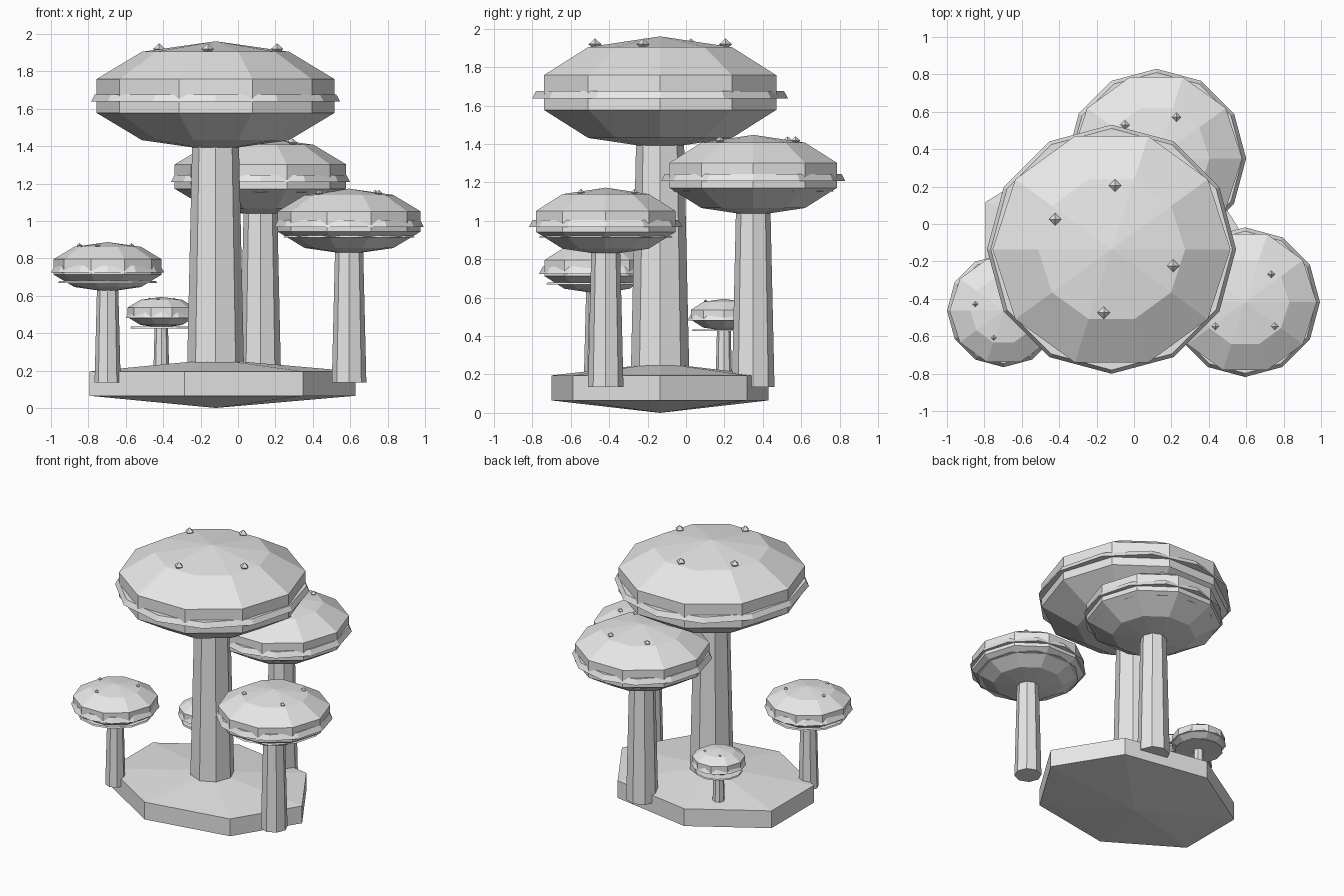
import bpy, bmesh
from math import sin, cos, pi, radians

cube = bpy.data.objects.get("Cube")
if cube:
    bpy.data.objects.remove(cube, do_unlink=True)

grey = bpy.data.materials.new("pale_grey")
grey.use_nodes = True
grey.diffuse_color = (0.8, 0.8, 0.8, 1)
grey.node_tree.nodes["Principled BSDF"].inputs["Base Color"].default_value = (0.8, 0.8, 0.8, 1)


def lathe(name, sides, profile, location, scale=(1, 1, 1)):
    """Flat-faced turned shape from (radius, height) pairs; radius 0 makes a point."""
    bm = bmesh.new()
    rings = []
    for r, z in profile:
        count = sides if r > 0 else 1
        rings.append([bm.verts.new((r * cos(2 * pi * i / sides), r * sin(2 * pi * i / sides), z))
                      for i in range(count)])
    for low, high in zip(rings, rings[1:]):
        for i in range(sides):
            j = (i + 1) % sides
            if len(low) == 1:
                bm.faces.new((low[0], high[j], high[i]))
            elif len(high) == 1:
                bm.faces.new((low[i], low[j], high[0]))
            else:
                bm.faces.new((low[i], low[j], high[j], high[i]))
    # close flat ends
    if len(rings[0]) > 1:
        bm.faces.new(rings[0][::-1])
    if len(rings[-1]) > 1:
        bm.faces.new(rings[-1])
    mesh = bpy.data.meshes.new(name)
    bm.to_mesh(mesh)
    bm.free()
    mesh.materials.append(grey)
    obj = bpy.data.objects.new(name, mesh)
    obj.location = location
    obj.scale = scale
    bpy.context.collection.objects.link(obj)
    return obj


def ball(rings):
    """Profile of a coarse unit sphere."""
    steps = [-pi / 2 + pi * i / rings for i in range(rings + 1)]
    return [(0 if i in (0, rings) else cos(a), sin(a)) for i, a in enumerate(steps)]


STEM_FOOT = 0.135
SQUASH = 0.437


def mushroom(name, x, y, z, radius, spot_angles):
    at = (x, y, z)
    # tapered stem running up into the cap
    lathe(name + "_stem", 8, [(0.23 * radius, STEM_FOOT), (0.178 * radius, z)], (x, y, 0))
    # squashed cap
    lathe(name + "_cap", 10, ball(5), at, (radius, radius, radius * SQUASH))
    # flared skirt around the rim
    lathe(name + "_skirt", 12, [(0.995 * radius, -0.03), (0.995 * radius - 0.02, 0.008)], at)
    # thin gill plate
    lathe(name + "_gills", 12, [(0.87 * radius, -0.085), (0.85 * radius, -0.076)], at)
    # small pointed warts on the dome
    for i, angle in enumerate(spot_angles):
        a = radians(angle)
        spot = (x + 0.51 * radius * cos(a), y + 0.51 * radius * sin(a),
                z + 0.86 * SQUASH * radius)
        size = 0.05 * radius
        lathe(f"{name}_spot_{i + 1}", 4, ball(2), spot, (size, size, size * 0.9))


# faceted ground slab
lathe("ground_slab", 7, ball(3), (-0.12, -0.135, 0.13), (0.864, 0.67, 0.13))

mushroom("main_mushroom", -0.12, -0.135, 1.668, 0.669, (87, 152, -15, -97))
mushroom("back_mushroom", 0.12, 0.35, 1.237, 0.482, (64, 133, -45))
mushroom("left_mushroom", 0.594, -0.418, 0.997, 0.402, (47, 219, -39))
mushroom("right_mushroom", -0.697, -0.463, 0.754, 0.304, (167, 250, 35))
mushroom("tiny_mushroom", -0.41, 0.197, 0.511, 0.19, (45, 130, 260))
